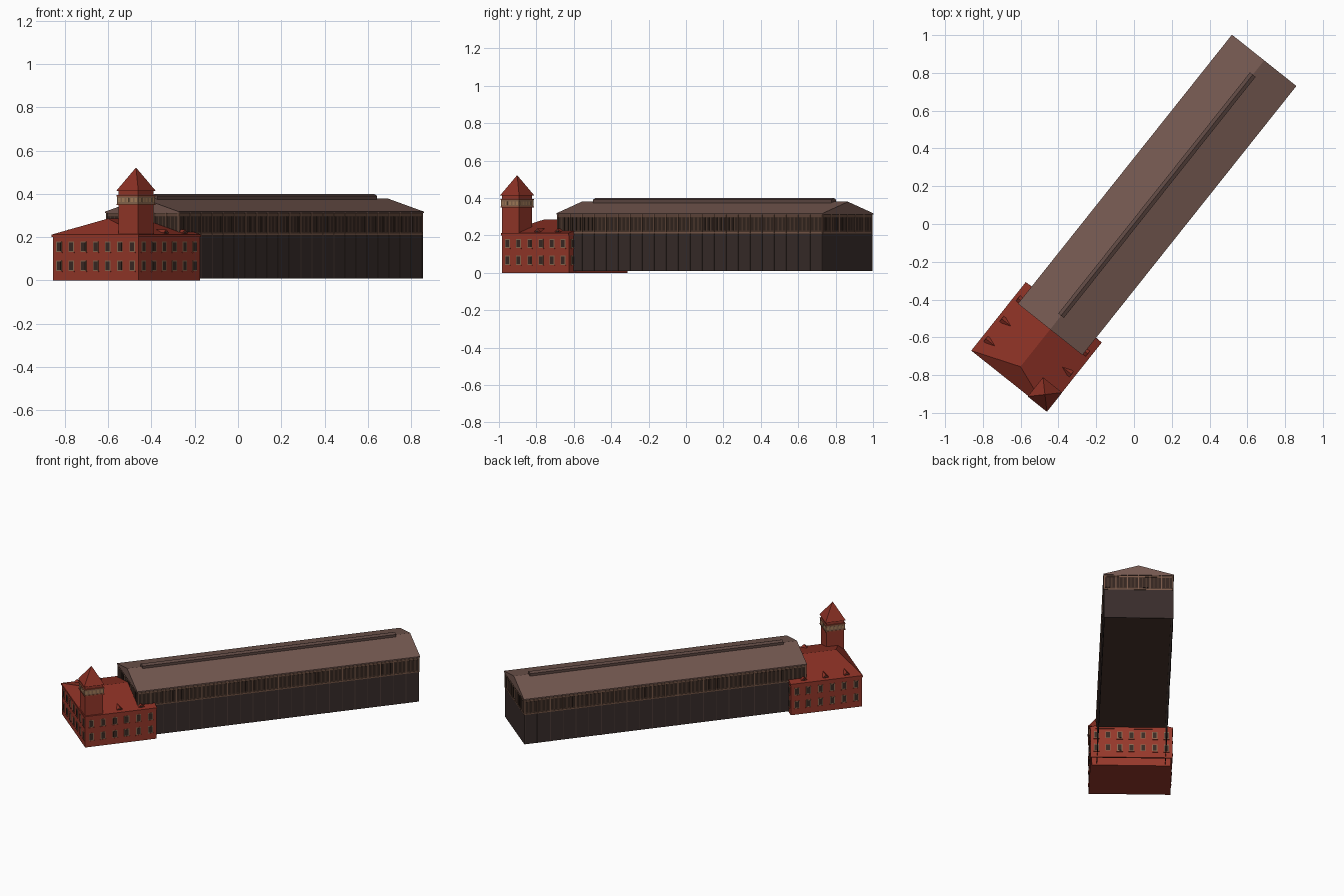
import bpy, bmesh
from math import radians
from mathutils import Matrix, Vector

if "Cube" in bpy.data.objects:
    bpy.data.objects.remove(bpy.data.objects["Cube"])

TURN = Matrix.Rotation(radians(-38.5), 4, 'Z')   # long axis lies diagonally
mats = {}


def mat(hexcol):
    if hexcol not in mats:
        m = bpy.data.materials.new("color_" + hexcol)
        rgb = [int(hexcol[i:i + 2], 16) / 255 for i in (0, 2, 4)]
        m.diffuse_color = [((c + 0.055) / 1.055) ** 2.4 for c in rgb] + [1]
        m.use_nodes = True
        m.node_tree.nodes["Principled BSDF"].inputs["Base Color"].default_value = m.diffuse_color
        mats[hexcol] = m
    return mats[hexcol]


def finish(name, bm, color):
    bmesh.ops.recalc_face_normals(bm, faces=bm.faces)
    me = bpy.data.meshes.new(name)
    bm.to_mesh(me)
    bm.free()
    me.transform(TURN)
    me.materials.append(mat(color))
    ob = bpy.data.objects.new(name, me)
    bpy.context.collection.objects.link(ob)
    return ob


def add_box(bm, x0, x1, y0, y1, z0, z1):
    m = Matrix.Translation(((x0 + x1) / 2, (y0 + y1) / 2, (z0 + z1) / 2))
    bmesh.ops.create_cube(bm, size=1, matrix=m @ Matrix.Diagonal((x1 - x0, y1 - y0, z1 - z0, 1)))


def boxes(name, color, items):
    bm = bmesh.new()
    for b in items:
        add_box(bm, *b)
    return finish(name, bm, color)


def solid(name, color, verts, faces):
    bm = bmesh.new()
    vs = [bm.verts.new(v) for v in verts]
    for f in faces:
        bm.faces.new([vs[i] for i in f])
    return finish(name, bm, color)


def prism(name, color, profile, y0, y1):
    n = len(profile)
    verts = [(x, y, z) for y in (y0, y1) for x, z in profile]
    faces = [range(n), range(n, 2 * n)]
    faces += [(i, (i + 1) % n, n + (i + 1) % n, n + i) for i in range(n)]
    return solid(name, color, verts, faces)


def row(wall, n, w, z0, z1, out, at_ends=False, margin=0.0):
    """Boxes spaced along one wall (side, x0, x1, y0, y1), proud of it by out."""
    side, x0, x1, y0, y1 = wall
    a, b = (y0, y1) if side in 'LR' else (x0, x1)
    a, b = a + margin, b - margin
    res = []
    for i in range(n + 1 if at_ends else n):
        c = a + (b - a) * (i if at_ends else i + 0.5) / n
        lo, hi = c - w / 2, c + w / 2
        res.append({'L': (x0 - out, x0 + .002, lo, hi, z0, z1),
                    'R': (x1 - .002, x1 + out, lo, hi, z0, z1),
                    'F': (lo, hi, y0 - out, y0 + .002, z0, z1),
                    'B': (lo, hi, y1 - .002, y1 + out, z0, z1)}[side])
    return res


RED, ROOFRED, TRIM, GLASS = "96382A", "8A3024", "8A6850", "3A2A24"
SHED, BAND, ROOF, FRAME = "382C2A", "4A362C", "745850", "785848"

# --- Long shed: open-bottomed lower walls, upper window storey, gable roof ---
SX, SY0, SY1 = 0.213, -0.708, 1.102
T = 0.004
boxes("shed_lower_walls", SHED, [
    (-SX, -SX + T, SY0, SY1, 0.01, 0.212), (SX - T, SX, SY0, SY1, 0.01, 0.212),
    (-SX, SX, SY1 - T, SY1, 0.01, 0.212)])
boxes("shed_upper_storey", BAND, [(-SX, SX, SY0, SY1, 0.212, 0.313)])


def shed(s):
    return (s, -SX, SX, SY0, SY1)


ribs, posts, panes, rails = [], [], [], []
for s, bays in (('L', 22), ('R', 22), ('F', 6), ('B', 6)):
    posts += row(shed(s), bays, 0.006, 0.212, 0.313, 0.003, True, 0.003)
    panes += row(shed(s), bays * 3, 0.016, 0.225, 0.295, 0.001)
    rails += row(shed(s), 1, 2 * SX if s in 'FB' else SY1 - SY0, 0.21, 0.217, 0.002)
    rails += row(shed(s), 1, 2 * SX if s in 'FB' else SY1 - SY0, 0.3, 0.306, 0.002)
    if s in 'LR':
        ribs += row(shed(s), bays, 0.005, 0.01, 0.21, 0.002, True, 0.003)
boxes("shed_wall_ribs", "4A3A36", ribs)
boxes("shed_window_posts", FRAME, posts)
boxes("shed_window_rails", FRAME, rails)
boxes("shed_window_panes", "33251F", panes)
prism("shed_roof", ROOF, [(-0.218, 0.312), (0.218, 0.312), (0.218, 0.318), (0, 0.38), (-0.218, 0.318)],
      -0.713, 1.107)
prism("ridge_vent", "5E4842", [(-0.019, 0.365), (0.019, 0.365), (0.019, 0.391), (0, 0.4), (-0.019, 0.391)],
      -0.62, 1.01)

# --- Brick head house ---
HX, HY0, HY1 = 0.252, -1.056, -0.6
boxes("head_house_walls", RED, [(-HX, HX, HY0, -0.7, 0, 0.208), (-HX, -HX + .01, -0.7, HY1, 0, 0.208),
                                (HX - .01, HX, -0.7, HY1, 0, 0.208), (-HX, HX, HY1 - .01, HY1, 0, 0.208)])
boxes("head_house_cornice", RED, [(-.257, .257, -1.061, -.597, 0.2, 0.212)])
frames, glass, sills = [], [], []
for s, n in (('F', 7), ('L', 6), ('R', 6), ('B', 7)):
    wall = (s, -HX, HX, HY0, HY1)
    for z in (0.043, 0.132):
        frames += row(wall, n, 0.032, z, z + 0.049, 0.002)
        glass += row(wall, n, 0.023, z + 0.005, z + 0.044, 0.003)
        sills += row(wall, n, 0.038, z - 0.005, z, 0.004)
boxes("window_frames", TRIM, frames)
boxes("window_glass", GLASS, glass)
boxes("window_sills", RED, sills)

# hipped front, gabled rear roof
E, ZR = 0.257, 0.286
solid("head_house_roof", ROOFRED,
      [(-E, -1.061, .212), (E, -1.061, .212), (E, -.597, .212), (-E, -.597, .212),
       (0, -.965, ZR), (0, -.597, ZR)],
      [(0, 1, 4), (1, 2, 5, 4), (3, 0, 4, 5), (2, 3, 5), (3, 2, 1, 0)])

# small gabled dormers
for s in (-1, 1):
    for k, y in enumerate((-0.964, -0.829, -0.69)):
        if s == 1 and k == 0:
            continue      # the tower stands here
        xo, w = 0.236 * s, 0.018
        solid("dormer", ROOFRED,
              [(xo, y - w, .214), (xo, y + w, .214), (xo, y + w, .222), (xo, y, .236), (xo, y - w, .222),
               (.175 * s, y, .236), (.2 * s, y - w, .222), (.2 * s, y + w, .222)],
              [(0, 1, 2, 3, 4), (4, 3, 5, 6), (3, 2, 7, 5), (0, 4, 6), (1, 7, 2), (0, 6, 5, 7, 1)])
        boxes("dormer_window", GLASS, [(xo - .001, xo + .001, y - .009, y + .009, .217, .226)])

# --- Corner tower ---
CX, CY = 0.193, -1.0


def sq(h, z0, z1):
    return (CX - h, CX + h, CY - h, CY + h, z0, z1)


boxes("tower_shaft", RED, [sq(.057, 0, .355), sq(.057, .39, .416)])
boxes("tower_lookout", TRIM, [sq(.062, .352, .392)])
boxes("tower_lookout_bands", "9A4A34", [sq(.064, .348, .354), sq(.064, .389, .394)])
slots = []
for s in 'LRFB':
    slots += row((s, CX - .062, CX + .062, CY - .062, CY + .062), 5, 0.014, .362, .382, .001)
boxes("tower_lookout_openings", "A8805C", slots)
h = 0.065
solid("tower_roof", ROOFRED,
      [(CX - h, CY - h, .414), (CX + h, CY - h, .414), (CX + h, CY + h, .414), (CX - h, CY + h, .414),
       (CX, CY, .522)],
      [(3, 2, 1, 0), (0, 1, 4), (1, 2, 4), (2, 3, 4), (3, 0, 4)])
